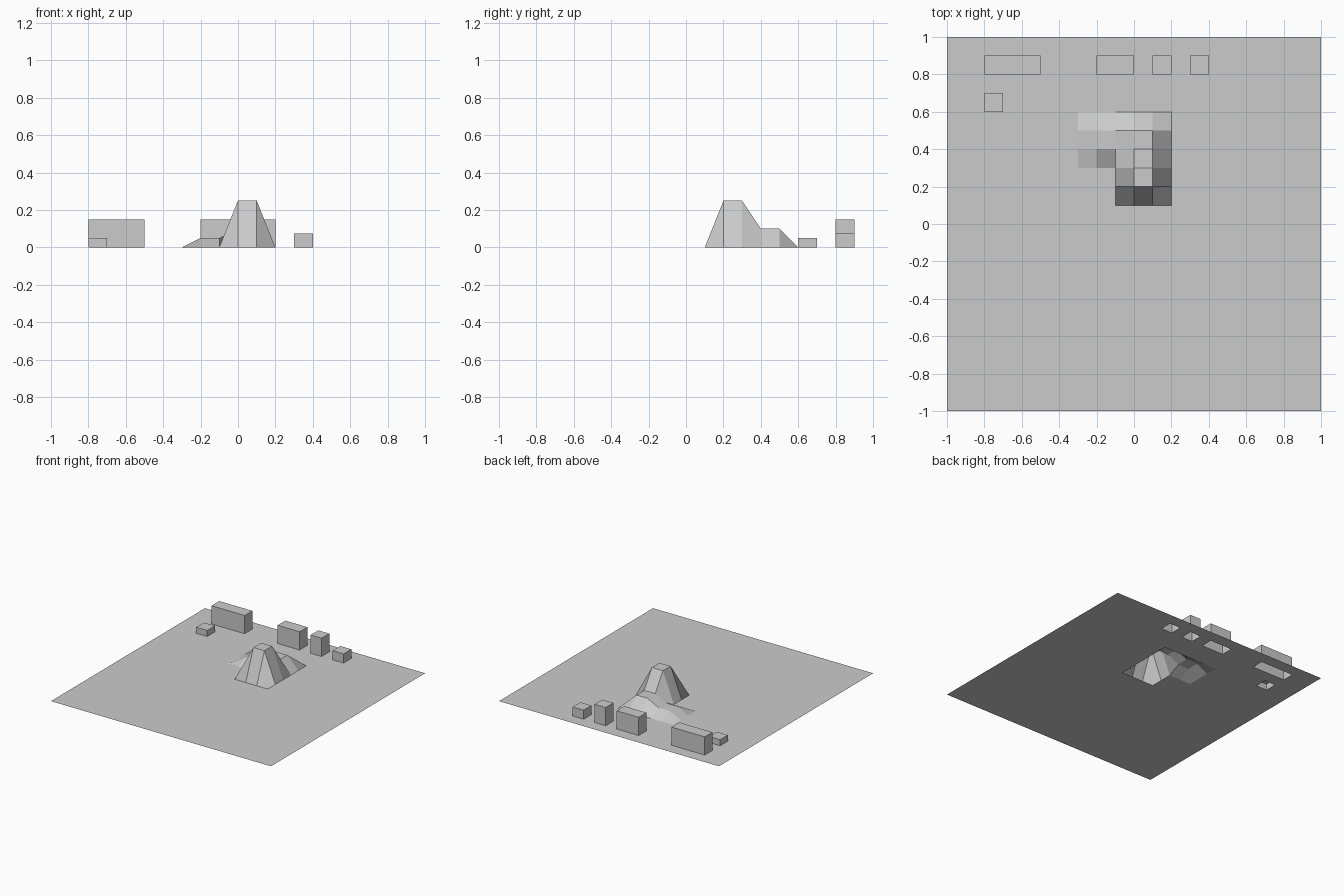
import bpy, bmesh

if "Cube" in bpy.data.objects:
    bpy.data.objects.remove(bpy.data.objects["Cube"])

# Ground sheet: 20 x 20 grid of 0.1 cells
bm = bmesh.new()
bmesh.ops.create_grid(bm, x_segments=20, y_segments=20, size=1.0)


def raise_points(x0, x1, y0, y1, height):
    """Lift the grid points inside a rectangle."""
    for v in bm.verts:
        if x0 - .01 < v.co.x < x1 + .01 and y0 - .01 < v.co.y < y1 + .01:
            v.co.z = height


def extrude_block(x0, x1, y0, y1, height):
    """Extrude the cells inside a rectangle straight up, open below."""
    cells = []
    for f in bm.faces:
        c = f.calc_center_median()
        if x0 < c.x < x1 and y0 < c.y < y1 and abs(c.z) < 1e-5:
            cells.append(f)
    new = bmesh.ops.extrude_face_region(bm, geom=cells)["geom"]
    for g in new:
        if isinstance(g, bmesh.types.BMVert):
            g.co.z = height
    leftover = [f for f in cells if f.is_valid]
    if leftover:
        bmesh.ops.delete(bm, geom=leftover, context='FACES')


# Blocks along the back edge and one small block in front of them
for x0, x1, y0, y1, h in [(-.8, -.5, .8, .9, .15), (-.2, 0, .8, .9, .15),
                          (.1, .2, .8, .9, .15), (.3, .4, .8, .9, .075),
                          (-.8, -.7, .6, .7, .05)]:
    extrude_block(x0, x1, y0, y1, h)

# Hill: steep peak, lower shoulder behind it, low spur to the left
raise_points(0, .1, .2, .3, .25)
raise_points(0, .1, .4, .5, .10)
raise_points(-.2, -.1, .4, .5, .05)

bmesh.ops.recalc_face_normals(bm, faces=bm.faces)
bm.faces.ensure_lookup_table()
if bm.faces[0].normal.z < 0:
    bmesh.ops.reverse_faces(bm, faces=bm.faces)

mesh = bpy.data.meshes.new("terrain")
bm.to_mesh(mesh)
bm.free()
bpy.context.collection.objects.link(bpy.data.objects.new("terrain", mesh))
